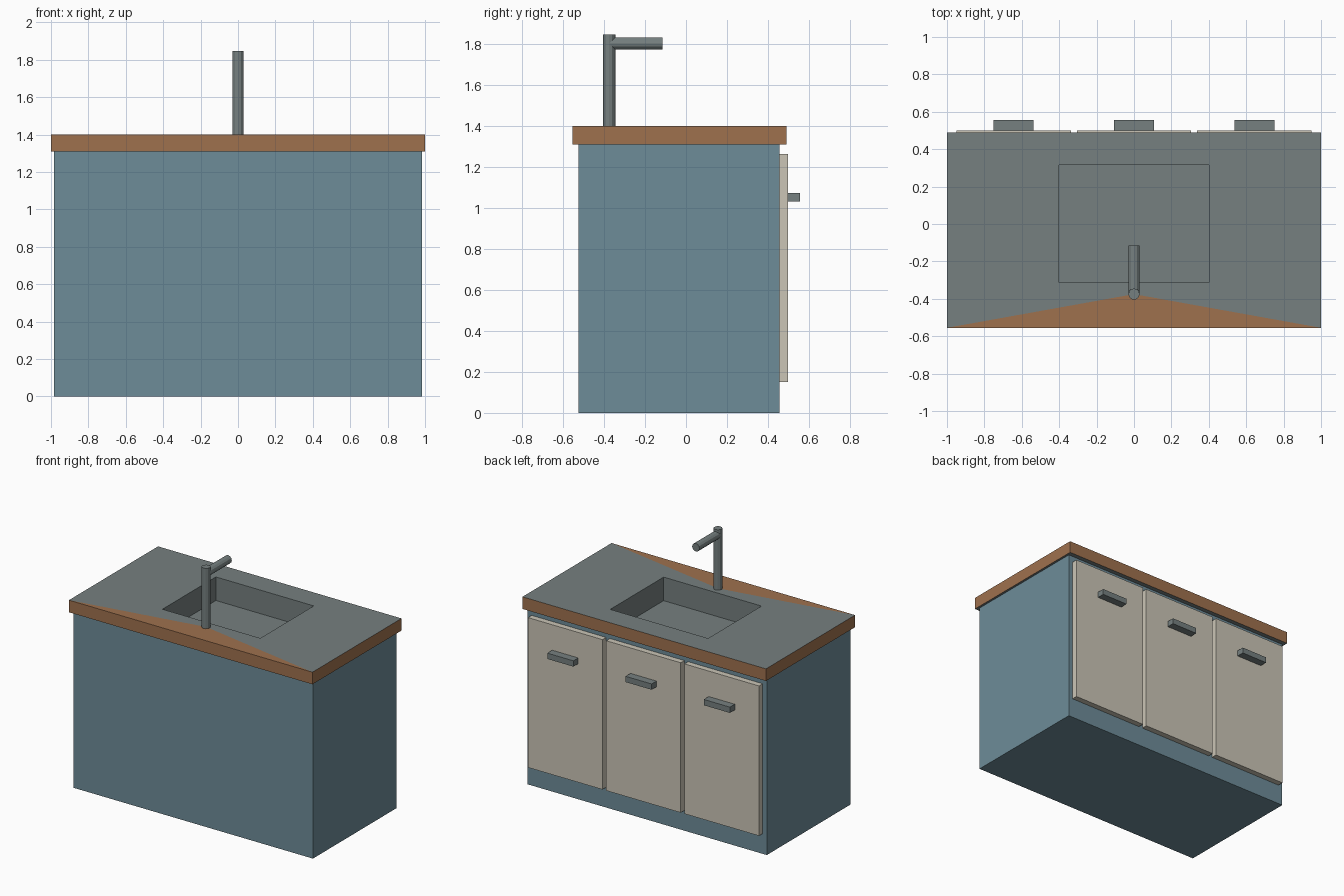
import bpy, bmesh
from mathutils import Matrix

if "Cube" in bpy.data.objects:
    bpy.data.objects.remove(bpy.data.objects["Cube"])


def material(name, rgb):
    mat = bpy.data.materials.new(name)
    mat.use_nodes = True
    mat.diffuse_color = (*rgb, 1)
    mat.node_tree.nodes["Principled BSDF"].inputs["Base Color"].default_value = (*rgb, 1)
    return mat


blue = material("blue_paint", (0.155, 0.262, 0.315))
wood = material("wood_brown", (0.345, 0.165, 0.076))
steel = material("steel_grey", (0.18, 0.215, 0.215))
cream = material("cream_paint", (0.597, 0.56, 0.47))


def finish(name, bm, *mats):
    bmesh.ops.recalc_face_normals(bm, faces=bm.faces)
    mesh = bpy.data.meshes.new(name)
    bm.to_mesh(mesh)
    bm.free()
    for mat in mats:
        mesh.materials.append(mat)
    obj = bpy.data.objects.new(name, mesh)
    bpy.context.collection.objects.link(obj)
    return obj


def box(name, lo, hi, mat, open_top=False):
    bm = bmesh.new()
    bmesh.ops.create_cube(bm, size=1)
    for v in bm.verts:
        v.co = [lo[i] if v.co[i] < 0 else hi[i] for i in range(3)]
    if open_top:
        top = [f for f in bm.faces if f.calc_center_median().z > hi[2] - 0.001]
        bmesh.ops.delete(bm, geom=top, context='FACES_ONLY')
    return finish(name, bm, mat)


def pipe(name, centre, length, axis):
    bm = bmesh.new()
    turn = Matrix.Rotation(1.570796, 4, 'X') if axis == 'Y' else Matrix()
    bmesh.ops.create_cone(bm, cap_ends=True, segments=12, radius1=0.03, radius2=0.03,
                          depth=length, matrix=Matrix.Translation(centre) @ turn)
    return finish(name, bm, steel)


# Cabinet body, open under the worktop so the basin can sink into it
box("cabinet", (-0.983, -0.525, 0), (0.983, 0.456, 1.31), blue, open_top=True)

# Worktop with a sunken basin and a wooden wedge behind the tap
TOP, UNDER, FLOOR = 1.4, 1.31, 1.225
bm = bmesh.new()


def ring(x, y0, y1, z):
    return [bm.verts.new(p) for p in ((-x, y0, z), (x, y0, z), (x, y1, z), (-x, y1, z))]


def bridge(a, b, mat, sides=range(4)):
    for i in sides:
        j = (i + 1) % 4
        bm.faces.new((a[i], a[j], b[j], b[i])).material_index = mat


outer = ring(1, -0.555, 0.49, TOP)
lower = ring(1, -0.555, 0.49, UNDER)
rim = ring(0.402, -0.312, 0.315, TOP)
hole = ring(0.402, -0.312, 0.315, UNDER)
floor = ring(0.402, -0.312, 0.315, FLOOR)
apex = bm.verts.new((0, -0.375, TOP))
bridge(outer, lower, 0)
bridge(lower, hole, 1)
bridge(rim, hole, 1)
bridge(hole, floor, 1)
bridge(outer, rim, 1, (1, 2, 3))
bm.faces.new(floor).material_index = 1
bm.faces.new((outer[0], outer[1], apex)).material_index = 0
for tri in ((outer[0], apex, rim[0]), (apex, rim[1], rim[0]), (apex, outer[1], rim[1])):
    bm.faces.new(tri).material_index = 1
finish("worktop", bm, wood, steel)

# Doors with bar handles
for side, x in (("right", -0.643), ("middle", 0), ("left", 0.643)):
    box(side + "_door", (x - 0.306, 0.456, 0.15), (x + 0.306, 0.499, 1.263), cream)
    box(side + "_handle", (x - 0.107, 0.499, 1.031), (x + 0.107, 0.556, 1.074), steel)

# Tap
pipe("tap_column", (0, -0.375, 1.623), 0.45, 'Z')
pipe("tap_spout", (0, -0.245, 1.803), 0.26, 'Y')
